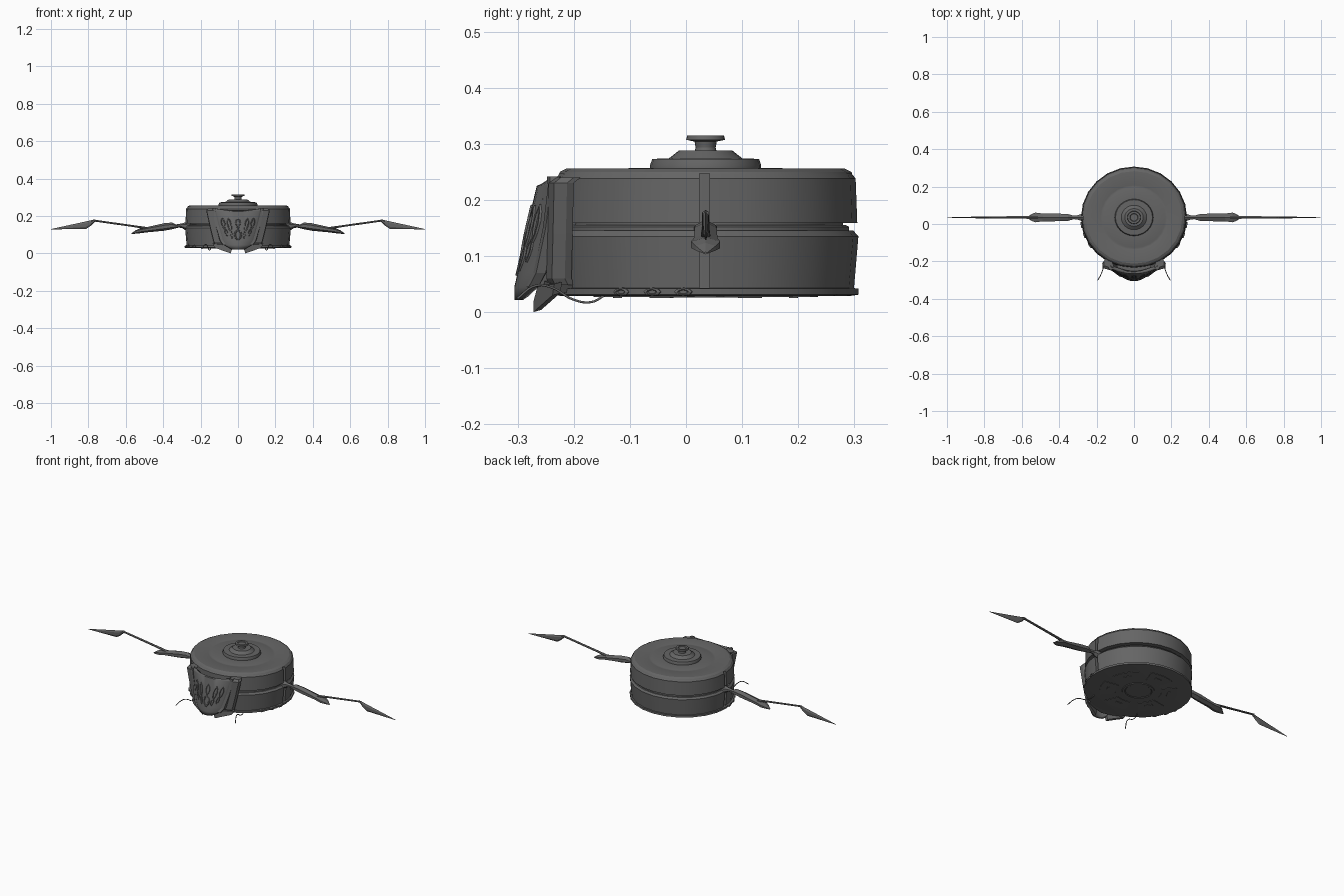
import bpy, bmesh
from math import sin, cos, pi, radians, sqrt
from mathutils import Vector

if "Cube" in bpy.data.objects:
    bpy.data.objects.remove(bpy.data.objects["Cube"])

CY, RX, RY = 0.035, 1.032, 0.99      # body centre and slight ellipse
DARK = bpy.data.materials.new("dark_metal")
DARK.diffuse_color = (.13, .13, .13, 1)
DARK.use_nodes = True
DARK.node_tree.nodes["Principled BSDF"].inputs["Base Color"].default_value = DARK.diffuse_color


def make(name, rings, caps=True, closed=False, loop=True, smooth=None):
    """Skin a mesh through a list of equal point rings."""
    bm = bmesh.new()
    vs = [[bm.verts.new(p) for p in r] for r in rings]
    n, m = len(vs[0]), len(vs)
    for i in range(m if closed else m - 1):
        a, b = vs[i], vs[(i + 1) % m]
        for j in range(n if loop else n - 1):
            k = (j + 1) % n
            bm.faces.new((a[j], a[k], b[k], b[j]))
    if caps and not closed:
        bm.faces.new(vs[0][::-1])
        bm.faces.new(vs[-1])
    bmesh.ops.recalc_face_normals(bm, faces=bm.faces)
    me = bpy.data.meshes.new(name)
    bm.to_mesh(me)
    bm.free()
    me.materials.append(DARK)
    ob = bpy.data.objects.new(name, me)
    bpy.context.collection.objects.link(ob)
    if smooth:
        bpy.ops.object.select_all(action='DESELECT')
        ob.select_set(True)
        bpy.context.view_layer.objects.active = ob
        bpy.ops.object.shade_smooth_by_angle(angle=radians(smooth))
    return ob


def lathe(name, prof, n=24, closed=False):
    rings = [[(r * RX * cos(2 * pi * i / n), CY + r * RY * sin(2 * pi * i / n), z)
              for i in range(n)] for r, z in prof]
    return make(name, rings, closed=closed, smooth=25)


def prism(name, pts, d):
    d = Vector(d)
    return make(name, [pts, [Vector(p) + d for p in pts]])


def limb(name, secs, s):
    """Six-sided tapered limb along x; sections are (x, z, half height, half width)."""
    shape = [(0, 1), (1, .45), (1, -.45), (0, -1), (-1, -.45), (-1, .45)]
    return make(name, [[(s * x, CY + w * a, z + h * b) for a, b in shape]
                       for x, z, h, w in secs])


# Round body: core, base flange, two split bands, lid and knob
lathe("core", [(.247, .035), (.247, .25)])
lathe("base_flange", [(.262, .029), (.275, .031), (.275, .042), (.262, .043)])
bands = [
    lathe("lower_band", [(.235, .042), (.267, .042), (.275, .135), (.266, .145), (.235, .145)], closed=True),
    lathe("upper_band", [(.235, .159), (.273, .159), (.270, .238), (.262, .248), (.235, .248)], closed=True),
]
lathe("seam_ring", [(.252, .137), (.258, .141), (.258, .152), (.252, .155)])
lathe("lid", [(.264, .247), (.262, .25), (.25, .256), (.18, .256), (.175, .2545), (.165, .2545), (.16, .256),
              (.1, .257)])
lathe("lid_ring", [(.1, .255), (.1, .262), (.096, .273), (.066, .274), (.048, .288), (.03, .288)])
lathe("knob", [(.02, .286), (.018, .293), (.02, .304), (.035, .307), (.033, .315), (.022, .315),
               (.019, .311)], n=20)

# Vertical grooves cut through the bands on both sides
bpy.ops.mesh.primitive_cube_add(size=1, location=(0, CY - .002, .15))
cutter = bpy.context.object
cutter.name = "groove_cutter"
cutter.scale = (.8, .018, .5)
cutter.data.materials.append(DARK)
cutter.hide_render = True
cutter.hide_set(True)
for b in bands:
    mod = b.modifiers.new("groove", 'BOOLEAN')
    mod.object = cutter
    mod.solver = 'EXACT'

# Underside: hub and radial panels with slots
lathe("under_hub", [(.085, .032), (.082, .026), (.07, .026), (.066, .029)])


def sector(name, r0, r1, a0, a1, z0, z1, n=6):
    ang = [a0 + (a1 - a0) * i / n for i in range(n + 1)]
    loop = [(r1 * cos(a), r1 * sin(a)) for a in ang] + [(r0 * cos(a), r0 * sin(a)) for a in ang[::-1]]
    prism(name, [(x, CY + y, z0) for x, y in loop], (0, 0, z1 - z0))


for i in range(6):
    a = i * pi / 3 + pi / 6
    sector("under_panel", .12, .2, a - .36, a + .36, .027, .031)
    sector("under_slot", .15, .165, a - .13, a + .13, .025, .028)

# Face mask: curved plate narrowing towards the chin
ROWS = [(.242, .130, -.258, -.238), (.225, .134, -.266, -.236), (.15, .115, -.284, -.245),
        (.07, .092, -.300, -.262), (.045, .075, -.306, -.275), (.022, .035, -.306, -.295)]


def row_at(z):
    for a, b in zip(ROWS, ROWS[1:]):
        if z >= b[0]:
            t = (a[0] - z) / (a[0] - b[0])
            return [p + (q - p) * t for p, q in zip(a, b)]
    return ROWS[-1]


def mask_y(x, z):
    _, hw, yc, ye = row_at(z)
    return yc + (ye - yc) * (x / hw) ** 2


T = [i / 6 for i in range(-6, 7)]
grid = [[(t * hw, yc + (ye - yc) * t * t, z - (.014 * (1 - t * t) if k == 0 else 0)) for t in T]
        for k, (z, hw, yc, ye) in enumerate(ROWS)]
mask = make("face_mask", grid, caps=False, loop=False, smooth=40)
# Thicken towards the body: away from the side the normals face, if that is the front
sol = mask.modifiers.new("thickness", 'SOLIDIFY')
sol.thickness = .016
sol.offset = 1 if mask.data.polygons[30].normal.y > 0 else -1
prism("mask_mount", [(-.09, -.255, .205), (.09, -.255, .205), (.05, -.275, .05), (-.05, -.275, .05)], (0, .07, 0))

# Rimmed leaf-shaped vents in the mask
LEAF = [(0, 1), (.75, .6), (1, .1), (.7, -.5), (0, -1), (-.7, -.5), (-1, .1), (-.75, .6)]


def vent(cx, cz, w, h, lean):
    rings = []
    for sc, off in ((1, -.003), (.85, .003), (.6, .003), (.45, -.001)):
        ring = []
        for u, v in LEAF:
            z = cz + v * h * (sc + 1) / 2
            x = cx + u * w * sc + lean * v * h
            ring.append((x, mask_y(x, z) - off, z))
        rings.append(ring)
    make("mask_vent", rings)


vent(0, .16, .016, .033, 0)
vent(0, .097, .024, .034, 0)

for s in (1, -1):
    vent(s * .045, .15, .013, .042, s * .16)
    vent(s * .034, .098, .009, .026, s * .2)
    vent(s * .078, .158, .012, .036, s * .18)
    vent(s * .062, .11, .009, .022, s * .25)

    # Side wings joining mask to body, rounded at the corners
    prof = [(.163, -.2), (.17, -.212), (.168, -.235), (.135, -.245), (.115, -.24), (.13, -.2)]
    make("mask_wing", [[(s * (x - sh), y - dy + (.006 if k in (0, 4) else 0), z) for x, y in prof]
                       for k, (z, sh, dy) in enumerate([(.24, .008, -.006), (.23, .0, 0), (.14, .02, .002),
                                                        (.06, .04, .004), (.048, .046, .004)])])
    # Raised trim along the mask edge
    make("mask_trim", [[(s * (hw + dx), ye + dy, z) for dx, dy in
                        ((-.012, -.010), (.004, -.005), (.006, .012), (-.01, .01))]
                       for z, hw, yc, ye in ROWS[:5]])
    # Chin plates and the block behind them
    prism("chin_plate", [(s * .135, -.235, .05), (s * .125, -.238, .03), (s * .04, -.272, .0),
                         (s * .033, -.272, .018), (s * .05, -.265, .045)], (0, .014, .004))
    prism("chin_brace", [(s * .12, -.24, .05), (s * .11, -.24, .034), (0, -.262, .03),
                         (0, -.262, .06)], (0, .06, 0))

    # Curled feeler wires
    cu = bpy.data.curves.new("feeler", 'CURVE')
    cu.dimensions = '3D'
    cu.bevel_depth = .0022
    cu.bevel_resolution = 1
    cu.resolution_u = 6
    cu.materials.append(DARK)
    pts = [(.145, -.145, .03), (.15, -.168, .018), (.157, -.2, .022), (.166, -.24, .044),
           (.176, -.268, .047), (.194, -.301, .024)]
    sp = cu.splines.new('BEZIER')
    sp.bezier_points.add(len(pts) - 1)
    for bp, (x, y, z) in zip(sp.bezier_points, pts):
        bp.co = (s * x, y, z)
        bp.handle_left_type = bp.handle_right_type = 'AUTO'
    bpy.context.collection.objects.link(bpy.data.objects.new("feeler", cu))

    # Bolts along the flange
    for y in (-.115, -.06, -.005):
        sn = (y - CY) / (.275 * RY)
        d = Vector((s * sqrt(1 - sn * sn) * RX, sn * RY, 0))
        tan = Vector((-d.y, d.x, 0)).normalized()
        base = Vector((0, CY, .036)) + d * .268
        make("flange_bolt", [[base + d * o + tan * cos(k * pi / 4) * r + Vector((0, 0, sin(k * pi / 4) * r * .45))
                              for k in range(8)] for o, r in ((0, .017), (.009, .016), (.011, .01), (.008, .007))])

    # Arm: socket, upper arm shell, thin forearm and end blade
    limb("arm_socket", [(.25, .142, .02, .022), (.283, .145, .02, .018), (.30, .148, .012, .012),
                        (.33, .147, .008, .008)], s)
    limb("upper_arm", [(.318, .143, .005, .008), (.352, .147, .018, .018), (.395, .141, .020, .02),
                       (.49, .126, .014, .021), (.527, .120, .013, .026), (.548, .114, .009, .018),
                       (.57, .105, .002, .003)], s)
    limb("forearm", [(.46, .13, .007, .009), (.56, .146, .005, .007), (.775, .176, .005, .006)], s)
    limb("end_blade", [(.763, .177, .005, .004), (.785, .163, .014, .005), (.812, .151, .020, .005),
                       (1.0, .129, .001, .001)], s)
